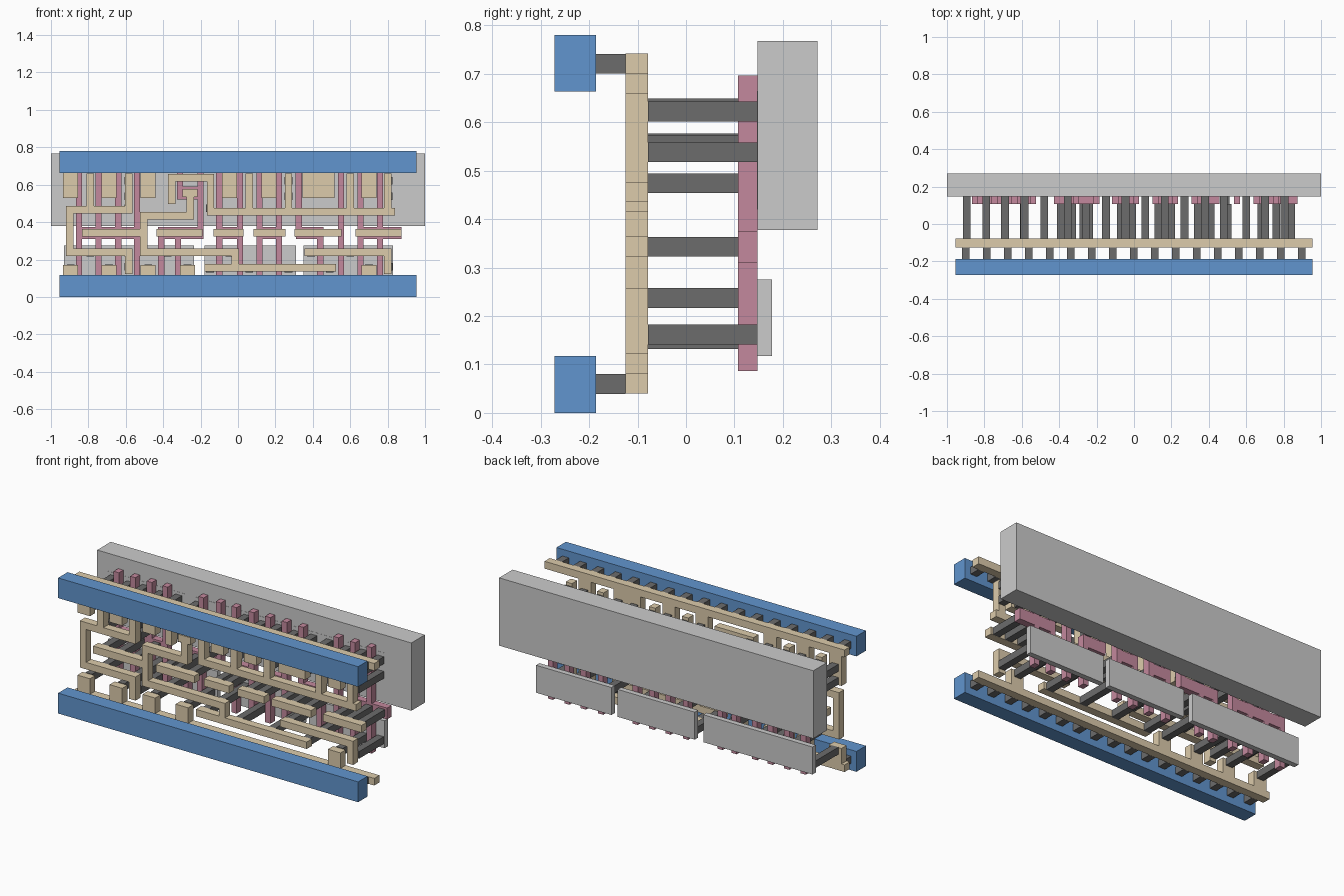
import bpy, bmesh


def material(name, rgb):
    m = bpy.data.materials.new(name)
    m.diffuse_color = (*rgb, 1)
    return m


BLUE = material("blue", (0.12, 0.30, 0.62))
TAN = material("tan", (0.72, 0.60, 0.41))
PINK = material("pink", (0.55, 0.25, 0.34))
DARK = material("dark_grey", (0.15, 0.15, 0.15))


def layer(name, y0, y1, rects, mat=None):
    """One object of boxes: rects are (x0, x1, z0, z1), extruded y0..y1."""
    bm = bmesh.new()
    for x0, x1, z0, z1 in rects:
        for v in bmesh.ops.create_cube(bm, size=1)["verts"]:
            v.co = (x0 + (v.co.x + .5) * (x1 - x0),
                    y0 + (v.co.y + .5) * (y1 - y0),
                    z0 + (v.co.z + .5) * (z1 - z0))
    me = bpy.data.meshes.new(name)
    bm.to_mesh(me)
    bm.free()
    ob = bpy.data.objects.new(name, me)
    bpy.context.collection.objects.link(ob)
    if mat:
        me.materials.append(mat)


def wire(points, w=0.04):
    """Axis-aligned (x, z) path as overlapping rectangles."""
    h = w / 2
    return [(min(a[0], b[0]) - h, max(a[0], b[0]) + h,
             min(a[1], b[1]) - h, max(a[1], b[1]) + h)
            for a, b in zip(points, points[1:])]


def squares(xs, zs):
    return [(x - .0205, x + .0205, z - .0205, z + .0205) for z in zs for x in xs]


# Blue power rails and the short posts behind them
layer("power_rail", -.272, -.186, [(-.955, .955, 0, .117), (-.955, .955, .664, .78)], BLUE)
layer("rail_posts", -.186, -.125,
      squares([-.9 + .1123 * i for i in range(17)], [.06, .721]), DARK)

# Tan interconnect: rails, tabs and routed wires
tan = [(-.955, .955, .04, .081), (-.955, .955, .70, .742)]
top_tabs = [-.895, -.69, -.48, -.045, .165, .74]
bottom_tabs = [-.895, -.69, -.48, -.27, .70]
tan += [(x - .04, x + .04, .53, .71) for x in top_tabs[:-1]]
tan += [(.345, .515, .53, .71), (.66, .74, .53, .71)]
tan += [(x - .04, x + .04, .07, .17) for x in bottom_tabs]
tan += wire([(-.79, .64), (-.79, .467)])
tan += wire([(-.585, .64), (-.585, .467), (-.9, .467), (-.9, .238), (-.585, .238), (-.585, .142)])
tan += wire([(-.355, .518), (-.355, .638), (-.147, .638), (-.147, .456), (.82, .456)])
for x in (.06, .27, .60, .80):
    tan += wire([(x, .64), (x, .456)])
tan += wire([(-.255, .555), (-.255, .435), (-.505, .435), (-.505, .238), (-.015, .238), (-.015, .155), (.505, .155)])
tan += wire([(-.16, .155), (-.015, .155)])
tan += [(-.296, -.216, .535, .577)]
tan += wire([(.375, .238), (.80, .238), (.80, .142)])
gate_bars = [(-.835, -.50), (-.435, -.19), (-.13, .03), (.083, .254), (.302, .553), (.628, .874)]
tan += [(a, b, .322, .364) for a, b in gate_bars]
layer("interconnect", -.125, -.078, tan, TAN)

# Pink gate fingers with their linking pads
PW = .033
gates = []
for x in (-.85, -.745, -.64, -.54, -.1, .01, .115, .22, .55, .655, .76):
    gates += [(x - PW / 2, x + PW / 2, .087, .697)]
for x, z in ((-.31, .52), (-.2, .36), (.325, .32)):
    gates += [(x - PW / 2, x + PW / 2, z, .697)]
for x in (-.41, -.32, .44):
    gates += [(x - PW / 2, x + PW / 2, .087, .36)]
gates += [(-.85, -.54, .31, .375), (-.427, -.184, .31, .375), (-.117, .026, .31, .375),
          (.1, .236, .31, .375), (.31, .457, .31, .375), (.64, .874, .31, .375),
          (-.325, -.21, .52, .59)]
layer("gate_fingers", .107, .148, gates, PINK)

# Dark contact posts from the interconnect back to gates and plates
gate_posts = squares([-.79, -.69, -.59, -.39, -.33, -.24, -.07, -.01, .13, .20,
                      .34, .41, .50, .68, .76, .84], [.343])
gate_posts += squares([-.255], [.556])
layer("gate_posts", -.078, .107, gate_posts, DARK)
plate_posts = squares([-.895, -.69, -.48, -.045, .165, .38, .48, .70], [.629, .553])
plate_posts += squares([-.79, -.585, .06, .27, .6, .805], [.622, .538])
plate_posts += squares([-.79, -.585, -.15], [.474])
plate_posts += squares([-.355], [.622, .538])
plate_posts += squares([-.895, -.69, -.48, -.27, -.15, .06, .27, .49, .70], [.152])
plate_posts += squares([-.79, -.585, -.375, -.045, .39, .6], [.237])
plate_posts += squares([-.585, .805], [.162])
layer("plate_posts", -.078, .149, plate_posts, DARK)

# Grey lower plates, upper plates and the large backing block
layer("lower_plates", .147, .178,
      [(-.93, -.235, .117, .275), (-.18, .31, .117, .275), (.35, .83, .117, .275)])
layer("upper_plates", .147, .178,
      [(-.93, -.44, .42, .665), (-.38, .52, .42, .665), (.58, .83, .42, .665)])
layer("backing_block", .148, .271, [(-1, 1, .378, .768)])
